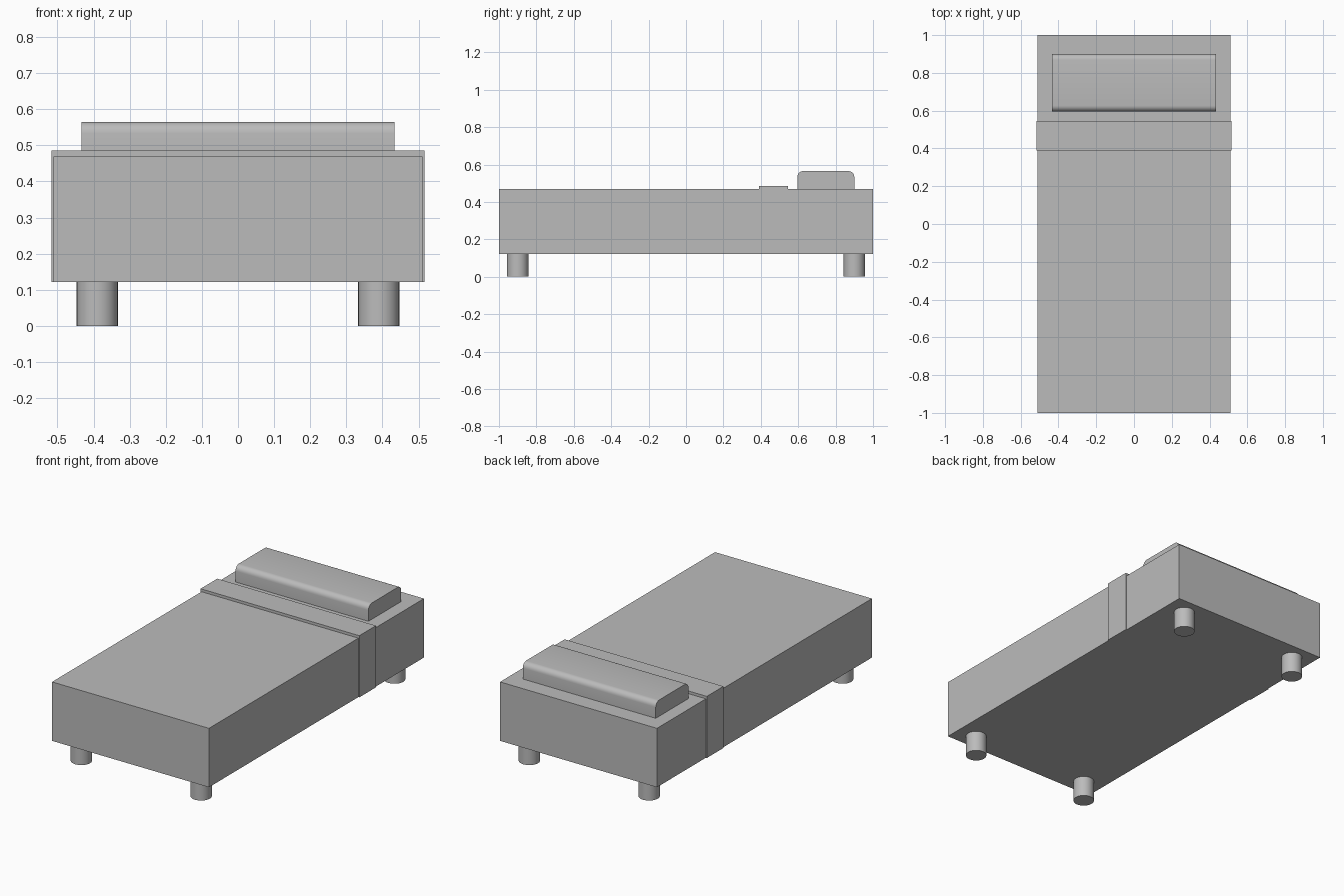
import bpy
import bmesh
import math

cube = bpy.data.objects.get("Cube")
if cube:
    bpy.data.objects.remove(cube, do_unlink=True)

# One plain grey for every part
grey = bpy.data.materials.new("plain grey")
grey.use_nodes = True
colour = (0.5, 0.5, 0.5, 1)
grey.diffuse_color = colour
grey.node_tree.nodes["Principled BSDF"].inputs["Base Color"].default_value = colour


def finish(obj, name):
    obj.name = name
    obj.data.name = name
    obj.data.materials.append(grey)
    return obj


def box(name, x_half, y0, y1, z0, z1):
    bpy.ops.mesh.primitive_cube_add(size=1, location=(0, (y0 + y1) / 2, (z0 + z1) / 2))
    obj = bpy.context.object
    for v in obj.data.vertices:
        v.co.x *= 2 * x_half
        v.co.y *= y1 - y0
        v.co.z *= z1 - z0
    return finish(obj, name)


base, top = 0.122, 0.469

# Mattress block and the folded blanket band wrapped round it
box("mattress", 0.511, -1, 1, base, top)
box("blanket_fold", 0.517, 0.39, 0.545, base, 0.485)

# Pillow with its two long upper edges rounded
pillow = box("pillow", 0.433, 0.595, 0.9, top, 0.565)
bm = bmesh.new()
bm.from_mesh(pillow.data)
long_edges = [e for e in bm.edges
              if all(v.co.z > 0 for v in e.verts)
              and abs(e.verts[0].co.x - e.verts[1].co.x) > 0.1]
bmesh.ops.bevel(bm, geom=long_edges, offset=0.032, segments=6,
                profile=0.5, affect='EDGES')
bm.to_mesh(pillow.data)
bm.free()
bpy.ops.object.shade_smooth_by_angle(angle=math.radians(30))

# Four round legs
for depth, y in (("front", -0.9), ("back", 0.9)):
    for side, x in (("left", 0.39), ("right", -0.39)):
        bpy.ops.mesh.primitive_cylinder_add(vertices=32, radius=0.057, depth=base,
                                            location=(x, y, base / 2))
        finish(bpy.context.object, f"{depth}_{side}_leg")
        bpy.ops.object.shade_smooth_by_angle(angle=math.radians(30))
